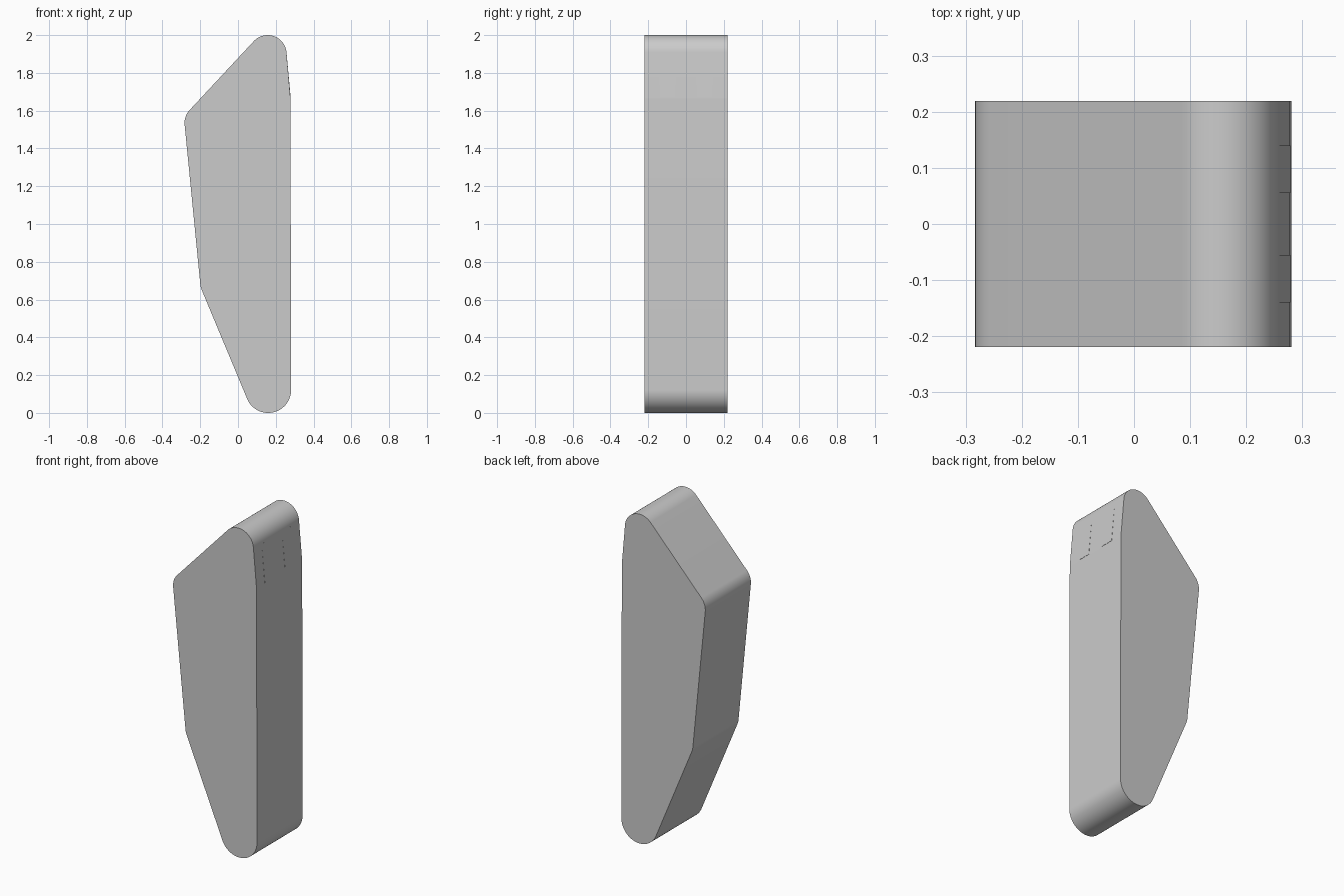
import bpy, bmesh, math
from mathutils import Vector

cube = bpy.data.objects.get("Cube")
if cube:
    bpy.data.objects.remove(cube, do_unlink=True)

HALF_DEPTH = 0.219
STEPS = 180

grey = bpy.data.materials.new("plain grey")
grey.use_nodes = True
colour = (0.6, 0.6, 0.6, 1)
grey.diffuse_color = colour
grey.node_tree.nodes["Principled BSDF"].inputs["Base Color"].default_value = colour

# Corner rounds of the outline: x, z, radius
CORNERS = [
    (0.157, 1.90, 0.10),    # top
    (-0.183, 1.535, 0.10),  # upper left
    (-0.10, 0.69, 0.10),    # lower left
    (0.16, 0.121, 0.121),   # foot
    (0.178, 1.66, 0.10),    # shoulder
]


def rounded_outline():
    """Outline of a belt stretched around all the corner rounds."""
    points = []
    for i in range(STEPS):
        a = math.tau * i / STEPS
        n = Vector((math.cos(a), math.sin(a)))
        x, z, r = max(CORNERS, key=lambda c: c[0] * n.x + c[1] * n.y + c[2])
        points.append(Vector((x, z)) + n * r)
    return points


def extrude_profile(name, points, y0, y1):
    """Closed solid from an xz profile, swept along y."""
    bm = bmesh.new()
    face = bm.faces.new([bm.verts.new((p.x, y0, p.y)) for p in points])
    swept = bmesh.ops.extrude_face_region(bm, geom=[face])
    verts = [v for v in swept["geom"] if isinstance(v, bmesh.types.BMVert)]
    bmesh.ops.translate(bm, verts=verts, vec=(0, y1 - y0, 0))
    bmesh.ops.recalc_face_normals(bm, faces=bm.faces)
    mesh = bpy.data.meshes.new(name)
    bm.to_mesh(mesh)
    bm.free()
    mesh.materials.append(grey)
    obj = bpy.data.objects.new(name, mesh)
    bpy.context.collection.objects.link(obj)
    return obj


# Main slab with rounded corners
body = extrude_profile("body", rounded_outline(), -HALF_DEPTH, HALF_DEPTH)
bpy.ops.object.select_all(action="DESELECT")
body.select_set(True)
bpy.context.view_layer.objects.active = body
bpy.ops.object.shade_smooth_by_angle(angle=math.radians(30))

# Two almost flush pads on the sloped upper right edge
low, high = Vector((0.278, 1.67)), Vector((0.2567, 1.90))
out = Vector((high.y - low.y, low.x - high.x)).normalized()
pad = [low - out * 0.004, low + out * 0.0008, high + out * 0.0008, high - out * 0.004]
for side, name in ((-1, "front_pad"), (1, "back_pad")):
    y0, y1 = sorted((side * 0.055, side * 0.14))
    extrude_profile(name, pad, y0, y1)
